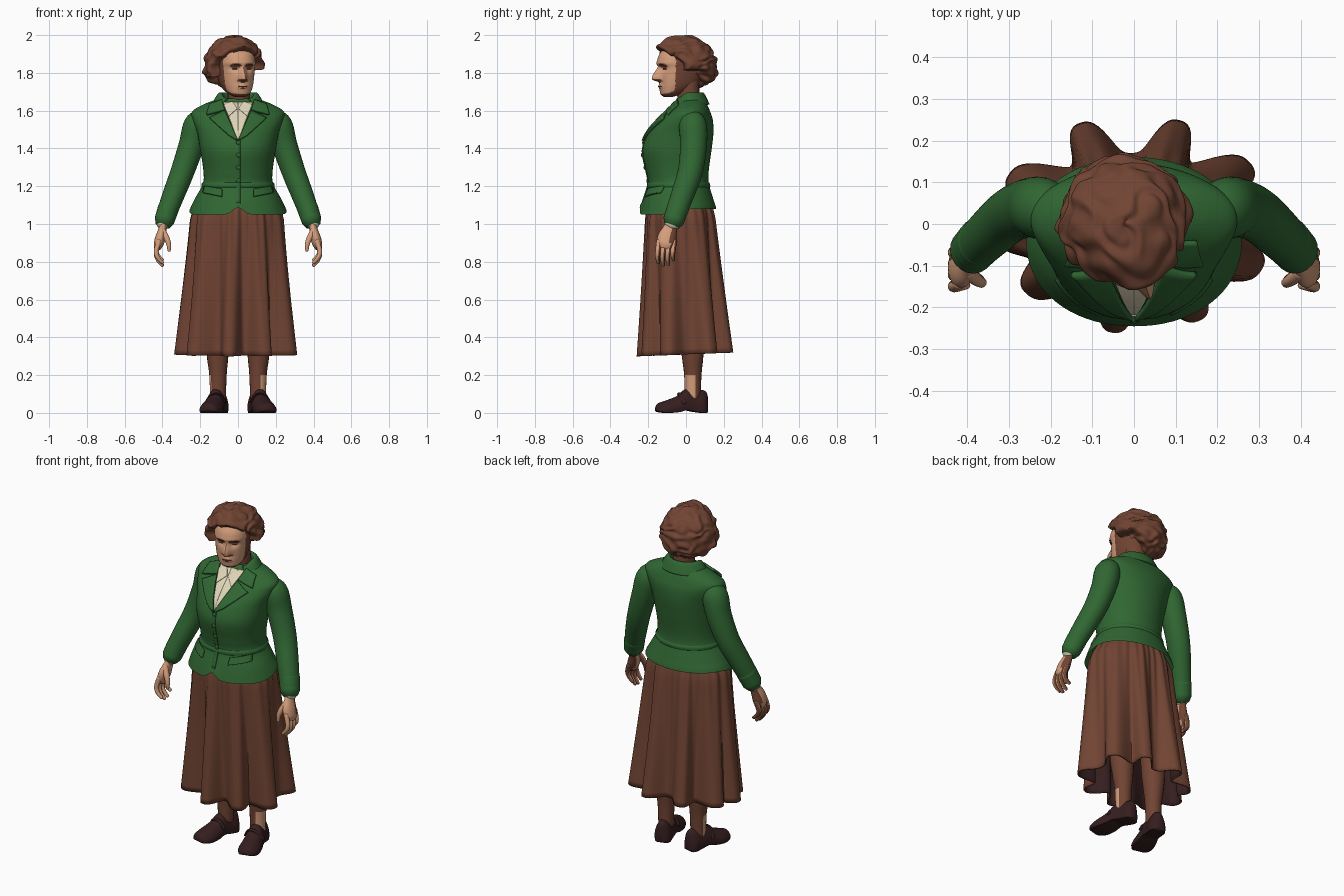
import bpy, bmesh, math
from mathutils import Vector, Matrix, noise

if "Cube" in bpy.data.objects:
    bpy.data.objects.remove(bpy.data.objects["Cube"])


def material(name, *rgb):
    m = bpy.data.materials.new(name)
    m.use_nodes = True
    m.diffuse_color = (*rgb, 1)
    m.node_tree.nodes["Principled BSDF"].inputs["Base Color"].default_value = (*rgb, 1)
    return m


BROWN = material("chestnut brown", .165, .058, .033)
GREEN = material("forest green", .03, .135, .033)
SKIN = material("skin", .66, .34, .2)
CREAM = material("cream", .74, .67, .48)
DARK = material("dark leather", .036, .013, .014)


def finish(name, bm, *mats, rule=None, thick=0, offset=0):
    bmesh.ops.recalc_face_normals(bm, faces=bm.faces)
    me = bpy.data.meshes.new(name)
    bm.to_mesh(me)
    bm.free()
    for m in mats:
        me.materials.append(m)
    for p in me.polygons:
        p.use_smooth = True
        if rule:
            p.material_index = int(rule(p))
    me.set_sharp_from_angle(angle=math.radians(50))
    ob = bpy.data.objects.new(name, me)
    bpy.context.collection.objects.link(ob)
    if thick:
        mod = ob.modifiers.new("thickness", 'SOLIDIFY')
        mod.thickness, mod.offset = thick, offset
        mod.material_offset = len(mats) - 1
    return ob


def grid(rows, closed=True, caps=(True, True)):
    """Skin rows of points with quads."""
    bm = bmesh.new()
    vs = [[bm.verts.new(p) for p in r] for r in rows]
    n = len(rows[0])
    for a, b in zip(vs, vs[1:]):
        for i in range(n if closed else n - 1):
            j = (i + 1) % n
            bm.faces.new((a[i], a[j], b[j], b[i]))
    for r, cap in zip((vs[0], vs[-1]), caps):
        if cap and closed:
            bm.faces.new(r)
    return bm


def spline(pts, k=6):
    """Catmull-Rom through tuples of any size."""
    out = []
    for i in range(len(pts) - 1):
        a, b, c, d = (pts[max(0, min(len(pts) - 1, i + o))] for o in (-1, 0, 1, 2))
        for s in range(k):
            t = s / k
            out.append(tuple(q + .5 * t * (r - p + t * (2*p - 5*q + 4*r - e + t * (3*(q - r) + e - p)))
                             for p, q, r, e in zip(a, b, c, d)))
    return out + [tuple(pts[-1])]


def oval(n, p=2):
    for i in range(n):
        a = math.tau * i / n
        c, s = math.cos(a), math.sin(a)
        yield math.copysign(abs(c) ** (2 / p), c), math.copysign(abs(s) ** (2 / p), s)


def tube(name, pts, *mats, s=1, n=20, flat=1, rule=None):
    """Round-ended limb through (x, y, z, radius), mirrored by s."""
    path = spline([(x * s, y, z, r) for x, y, z, r in pts])
    P = [Vector(q[:3]) for q in path]
    rows = []
    for i, q in enumerate(path):
        t = (P[min(i + 1, len(P) - 1)] - P[max(i - 1, 0)]).normalized()
        u = (Vector((0, 1, 0)) - t * t.y).normalized()
        v = t.cross(u) * flat
        ring = lambda c, r: [c + (u * a + v * b) * r for a, b in oval(n)]
        ends = [(-1, .35), (-.7, .75)] if i == 0 else [(.7, .75), (1, .35)] if i == len(P) - 1 else []
        extra = [ring(P[i] + t * q[3] * d * .7, q[3] * f) for d, f in ends]
        here = [ring(P[i], q[3])]
        rows += extra + here if i == 0 else here + extra
    return finish(name, grid(rows), *mats, rule=rule)


def ball(name, loc, size, mat):
    bm = bmesh.new()
    bmesh.ops.create_uvsphere(bm, u_segments=20, v_segments=12, radius=1,
                              matrix=Matrix.Translation(loc) @ Matrix.Diagonal((*size, 1)))
    return finish(name, bm, mat)


def bell(v, w):
    return math.exp(-(v / w) ** 2)


def ramp(v, a, b):
    t = max(0, min(1, (v - a) / (b - a)))
    return t * t * (3 - 2 * t)


# Jacket body: height, half width, front y, back y
POW = 2.1
torso = spline([(1.05, .258, -.245, .16), (1.13, .23, -.225, .145), (1.21, .187, -.2, .122),
                (1.28, .183, -.21, .12), (1.39, .2, -.23, .135), (1.48, .215, -.2, .145),
                (1.55, .24, -.145, .142), (1.595, .243, -.1, .128), (1.632, .185, -.065, .112),
                (1.665, .1, -.04, .09)])
rows = []
for z, w, f, b in torso:
    row = []
    for c, s in oval(72, POW):
        x, y = c * w, (f + b) / 2 + s * (b - f) / 2
        lift = .04 * bell(x, .035) * (s < 0) + .03 * ramp(y, -.15, .05)
        row.append((x, y, z + lift * ramp(z, 1.14, 1.05)))
    rows.append(row)
finish("jacket_body", grid(rows, caps=(False, True)), GREEN)


def front(x, z):
    """Front surface of the jacket body at x, z."""
    for lo, hi in zip(torso, torso[1:]):
        if z <= hi[0]:
            break
    t = (z - lo[0]) / (hi[0] - lo[0])
    w, f, b = (p + (q - p) * t for p, q in zip(lo[1:], hi[1:]))
    k = max(0, 1 - min(1, abs(x / w)) ** POW) ** (1 / POW)
    return (f + b) / 2 - k * (b - f) / 2


def drape(name, corners, mat, lift, thick, s=1, n=10):
    """Plate from four x, z corners laid on the jacket front."""
    a, b, c, d = (Vector(q) for q in corners)
    rows = []
    for i in range(n + 1):
        line = []
        for j in range(n + 1):
            q = a.lerp(b, j / n).lerp(d.lerp(c, j / n), i / n)
            line.append((q.x * s, front(q.x, q.y) - lift, q.y))
        rows.append(line)
    finish(name, grid(rows, closed=False), mat, thick=thick)


# Blouse, lapels, collar ends, pocket flaps
drape("front_edge", [(-.008, 1.1), (.012, 1.1), (.012, 1.46), (-.008, 1.46)], GREEN, .002, .006)
for s, side in ((1, "left"), (-1, "right")):
    drape(side + "_blouse", [(0, 1.45), (.004, 1.45), (.078, 1.645), (0, 1.645)], CREAM, .004, .006, s)
    drape(side + "_blouse_collar", [(.004, 1.61), (.05, 1.57), (.075, 1.63), (.03, 1.648)], CREAM, .01, .008, s)
    drape(side + "_lapel", [(0, 1.44), (.05, 1.47), (.15, 1.56), (.07, 1.6)], GREEN, .01, .014, s)
    drape(side + "_collar_end", [(.07, 1.605), (.165, 1.58), (.15, 1.632), (.085, 1.655)], GREEN, .011, .015, s)
    drape(side + "_pocket_flap", [(.085, 1.145), (.185, 1.165), (.175, 1.2), (.085, 1.185)], GREEN, .007, .012, s)
for z in (1.43, 1.365, 1.3, 1.23):
    ball("button", (.002, front(0, z) - .004, z), (.012, .006, .012), GREEN)

# Folded collar round the neck
rows = []
for r, z in spline([(.074, 1.64), (.08, 1.682), (.09, 1.69), (.107, 1.665), (.124, 1.632)], 4):
    line = []
    for i in range(41):
        a = math.radians(-48 + 276 * i / 40)
        low = .03 * ramp(-math.sin(a), 0, .75)
        line.append((r * 1.08 * math.cos(a), .012 + r * .86 * math.sin(a), z - low))
    rows.append(line)
finish("collar", grid(rows, closed=False), GREEN, thick=.012)

# Waist seam
z, w, f, b = min(torso, key=lambda q: abs(q[0] - 1.21))
rows = [[(c * (w + o), (f + b) / 2 + s * ((b - f) / 2 + o), z + h) for c, s in oval(72, POW)]
        for h, o in ((-.016, .004), (-.01, .007), (.004, .005), (.01, .0))]
finish("waist_seam", grid(rows, caps=(False, False)), GREEN)

# Pleated skirt with lobed hem and dark lining
LOBES = [math.radians(a) for a in (28, 66, 118, 158, 184, 213, 259, 304, 340)]
rows = []
for k in range(31):
    t = k / 30
    z = 1.2 - .89 * t
    wx = .17 + .062 * ramp(t, 0, .2) + .013 * t
    wy = .145 + .025 * ramp(t, 0, .2)
    row = []
    for i in range(216):
        a = math.tau * i / 216
        e = 1 / math.hypot(math.cos(a) / wx, math.sin(a) / wy)
        fold = max(math.exp(-abs(math.remainder(a - b, math.tau) / .23) ** 2.8) for b in LOBES)
        r = e + (.004 + .09 * t ** 1.1) * fold + .004 * math.sin(27 * a) * (1 - t)
        y = r * math.sin(a) - .035 * (1 - t)
        row.append((r * math.cos(a), y, z + .04 * y * t))
    rows.append(row)
finish("skirt", grid(rows, caps=(True, False)), BROWN, DARK, thick=.008, offset=-1)

shade = lambda p: p.normal.y > .25
for s, side in ((1, "left"), (-1, "right")):
    # Sleeve and cuffs
    tube(side + "_sleeve", [(.18, .026, 1.56, .05), (.217, .036, 1.525, .073), (.246, .04, 1.42, .071),
                            (.293, .023, 1.28, .066), (.343, -.02, 1.15, .061), (.384, -.06, 1.04, .055)],
         GREEN, s=s, n=28, flat=.95)
    tube(side + "_sleeve_cuff", [(.368, -.042, 1.085, .059), (.39, -.066, 1.018, .056)], GREEN, s=s, flat=.95)
    tube(side + "_shirt_cuff", [(.385, -.06, 1.03, .044), (.396, -.074, 1.002, .042)], CREAM, s=s, flat=.85)
    # Hand
    tube(side + "_palm", [(.39, -.07, 1.02, .034), (.398, -.082, .98, .037), (.41, -.1, .93, .05),
                          (.42, -.105, .895, .048)], SKIN, BROWN, s=s, flat=.55, rule=shade)
    for i, length in enumerate((.095, .11, .105, .08)):
        y = -.143 + .027 * i
        tube(side + "_finger", [(.418, y, .91, .014), (.433, y - .006, .89 - length * .35, .0135),
                                (.425, y - .008, .89 - length * .7, .012), (.4, y - .004, .89 - length, .009)],
             SKIN, BROWN, s=s, n=10, rule=shade)
    tube(side + "_thumb", [(.4, -.115, .965, .018), (.378, -.132, .925, .016), (.366, -.14, .89, .013),
                           (.365, -.142, .86, .009)], SKIN, BROWN, s=s, n=10, rule=shade)
    # Leg, bare at the outer ankle
    tube(side + "_leg", [(.11, .02, .75, .075), (.11, .03, .42, .066), (.108, .035, .3, .057),
                         (.106, .036, .2, .046), (.106, .036, .08, .042)], BROWN, SKIN, s=s,
         rule=lambda p: p.center.z < .19 and p.normal.x * s > .35 and -.75 - .25 * s < p.normal.y < .2)
    # Shoe: local y, half width, top, sole height
    rows = []
    for y, w, top, low in spline([(-.168, .012, .03, .014), (-.155, .042, .05, .006), (-.11, .06, .066, 0),
                                  (-.05, .057, .09, .004), (-.005, .05, .126, .014), (.04, .047, .125, .006),
                                  (.085, .047, .122, 0), (.108, .032, .112, 0), (.117, .01, .09, .012)]):
        row = []
        for c, h in oval(32, 2.3):
            p = Matrix.Rotation(math.radians(15), 2) @ Vector((c * w * (1 - .25 * max(0, h)), y - .035))
            row.append(((p.x + .108) * s, p.y + .035, low + (top - low) * max(0, (h + .45) / 1.45)))
        rows.append(row)
    finish(side + "_shoe", grid(rows), DARK)
    tube(side + "_shoe_strap", [(.07, -.03, .06, .012), (.092, -.034, .094, .012), (.12, -.034, .102, .012),
                                (.148, -.026, .09, .012), (.172, -.008, .055, .012)], DARK, s=s, n=10, flat=.5)

tube("neck", [(0, .035, 1.58, .066), (.005, .015, 1.66, .06), (0, .01, 1.76, .06)], BROWN, SKIN,
     rule=lambda p: p.normal.y < -.6 and p.center.z < 1.66)

# Head in its own frame, turned a little to its left
head = []
rows = []
for z, w, f, b in spline([(1.672, .025, -.12, -.08), (1.688, .055, -.138, -.03), (1.72, .077, -.143, .04),
                          (1.76, .089, -.146, .08), (1.82, .095, -.15, .1), (1.88, .096, -.152, .1),
                          (1.94, .08, -.11, .08), (1.97, .045, -.06, .05)], 8):
    row = []
    for c, s in oval(96, 2.2):
        x, y = c * w, (f + b) / 2 + s * (b - f) / 2
        if s < 0:
            slope = ramp(z, 1.85, 1.77) * ramp(z, 1.748, 1.765)
            y -= .043 * slope * bell(x, .009 + .011 * slope)
            y += .014 * bell(abs(x) - .037, .022) * bell(z - 1.822, .016)
            y -= .007 * bell(x, .026) * bell(z - 1.728, .013) + .006 * bell(z - 1.85, .012)
        row.append((x, y, z))
    rows.append(row)
head.append(finish("head", grid(rows), SKIN, BROWN, rule=lambda p: p.center.y > -.085 or p.normal.z < -.4))
head.append(ball("mouth", (0, -.146, 1.728), (.026, .008, .004), BROWN))
for s, side in ((1, "left"), (-1, "right")):
    head.append(ball(side + "_eye", (.037 * s, -.128, 1.822), (.016, .012, .005), BROWN))
    head.append(tube(side + "_eyebrow", [(.016, -.153, 1.842, .003), (.036, -.148, 1.847, .004),
                                         (.058, -.132, 1.842, .003)], BROWN, s=s, n=8))

# Wavy swept-up hair with a scalloped lower roll, tucked in behind the face
bm = bmesh.new()
bmesh.ops.create_icosphere(bm, subdivisions=6, radius=1)
quiff = Vector((0, -.82, .57))
for v in bm.verts:
    d = v.co.normalized()
    a = math.atan2(d.x, d.y)
    sway = noise.noise(d * 2)
    wave = .026 * math.sin(9 * a + 6 * d.z + 5 * sway) * (1 - d.z * d.z) + .026 * math.sin(16 * d.z + 7 * sway + 2 * a)
    roll = bell(d.z + .5, .32) * (.12 + .05 * math.sin(12 * a + 4 * sway) * math.cos(11 * d.z))
    k = 1 + wave + roll + .05 * noise.noise(d * 3) + .2 * bell((d - quiff).length, .5)
    p = Vector((d.x * .152 * k, d.y * .154 * k, d.z * .14 * k))
    hair_line = .066 - 4 * p.x * p.x
    tuck = ramp(-p.y, .045, .085) * ramp(p.z, hair_line + .02, hair_line - .01)
    tuck = max(tuck, ramp(-p.y, -.05, .0) * ramp(p.z, -.075, -.11))
    tuck = max(tuck, .8 * ramp(p.x, .03, .08) * ramp(-p.y, -.1, -.04) * ramp(p.z, -.03, -.07))
    v.co = p * (1 - .48 * tuck) + Vector((0, .004, 1.855))
head.append(finish("hair", bm, BROWN))
for ob in head:
    ob.location.x = -.02
    ob.rotation_euler.z = math.radians(18)
